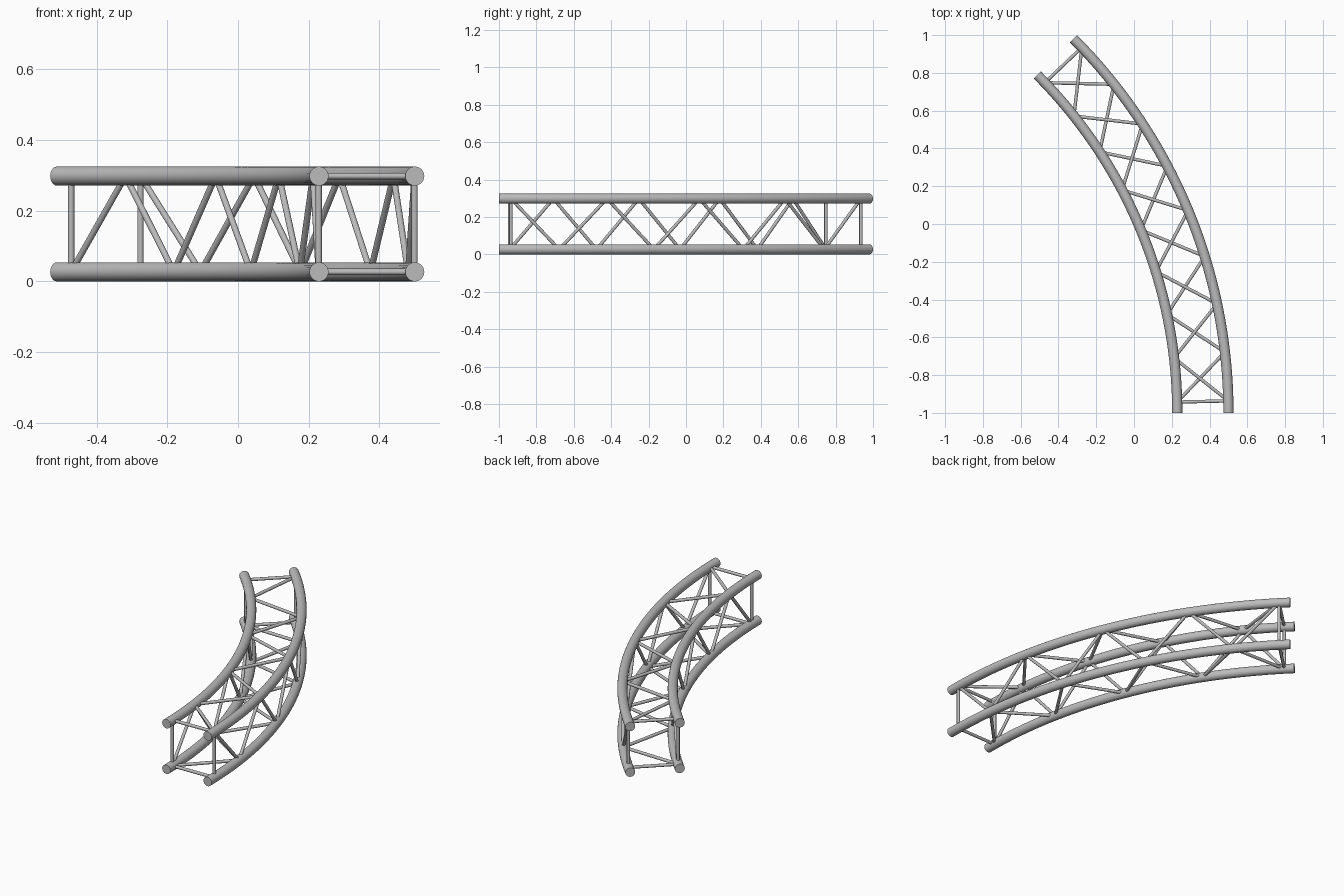
import bpy
import bmesh
import math
from mathutils import Matrix, Vector

if "Cube" in bpy.data.objects:
    bpy.data.objects.remove(bpy.data.objects["Cube"], do_unlink=True)

TUBE_R, BRACE_R = 0.027, 0.009
LOW, HIGH = TUBE_R, 0.298
OUTER, INNER = 2.801, 2.53
CENTRE = Vector((-2.301, -1.0, 0.0))
SWEEP = math.radians(45)
INSET = math.radians(1.3)
BAYS = 8

steel = bpy.data.materials.new("grey steel")
steel.use_nodes = True
GREY = (0.5, 0.5, 0.5, 1.0)
steel.diffuse_color = GREY
steel.node_tree.nodes["Principled BSDF"].inputs["Base Color"].default_value = GREY


def finish(bm, name):
    bmesh.ops.recalc_face_normals(bm, faces=bm.faces)
    mesh = bpy.data.meshes.new(name)
    bm.to_mesh(mesh)
    bm.free()
    mesh.materials.append(steel)
    obj = bpy.data.objects.new(name, mesh)
    bpy.context.collection.objects.link(obj)
    bpy.ops.object.select_all(action='DESELECT')
    obj.select_set(True)
    bpy.context.view_layer.objects.active = obj
    bpy.ops.object.shade_smooth_by_angle(angle=math.radians(40))


def arc_point(radius, angle, z):
    return CENTRE + Vector((radius * math.cos(angle), radius * math.sin(angle), z))


def node(radius, k, z):
    """Joint k along a chord tube."""
    return arc_point(radius, INSET + (SWEEP - 2 * INSET) * k / BAYS, z)


def chord(name, radius, z, steps=40, sides=24):
    """Round tube swept along the arc, with flat ends."""
    bm = bmesh.new()
    rings = []
    for i in range(steps + 1):
        a = SWEEP * i / steps
        ring = []
        for j in range(sides):
            t = math.tau * j / sides
            ring.append(bm.verts.new(arc_point(
                radius + TUBE_R * math.cos(t), a, z + TUBE_R * math.sin(t))))
        rings.append(ring)
    for r, s in zip(rings, rings[1:]):
        for j in range(sides):
            n = (j + 1) % sides
            bm.faces.new((r[j], r[n], s[n], s[j]))
    bm.faces.new(rings[0])
    bm.faces.new(rings[-1])
    finish(bm, name)


def braces(name, pairs):
    """Thin rods between pairs of joints."""
    bm = bmesh.new()
    for a, b in pairs:
        d = b - a
        place = Matrix.Translation((a + b) / 2) @ d.to_track_quat('Z', 'Y').to_matrix().to_4x4()
        bmesh.ops.create_cone(bm, cap_ends=True, segments=14, radius1=BRACE_R,
                              radius2=BRACE_R, depth=d.length, matrix=place)
    finish(bm, name)


def lacing(name, even, odd):
    """Zigzag alternating between two chords, each given as (radius, z)."""
    pts = [node(*((even, odd)[k % 2][:1]), k, (even, odd)[k % 2][1])
           for k in range(BAYS + 1)]
    braces(name, list(zip(pts, pts[1:])))


# Four curved chord tubes
corners = {
    "outer_top": (OUTER, HIGH), "inner_top": (INNER, HIGH),
    "inner_bottom": (INNER, LOW), "outer_bottom": (OUTER, LOW),
}
for label, (radius, z) in corners.items():
    chord(label + "_tube", radius, z)

ot, it, ib, ob = corners.values()

# Zigzag lacing on the four sides
lacing("top_lacing", ot, it)
lacing("bottom_lacing", ib, ob)
lacing("outer_lacing", ot, ob)
lacing("inner_lacing", ib, it)

# Square frame of rods near each end
loop = [ot, it, ib, ob]
for label, k in (("front", 0), ("back", BAYS)):
    pts = [node(r, k, z) for r, z in loop]
    braces(label + "_end_frame", list(zip(pts, pts[1:] + pts[:1])))
